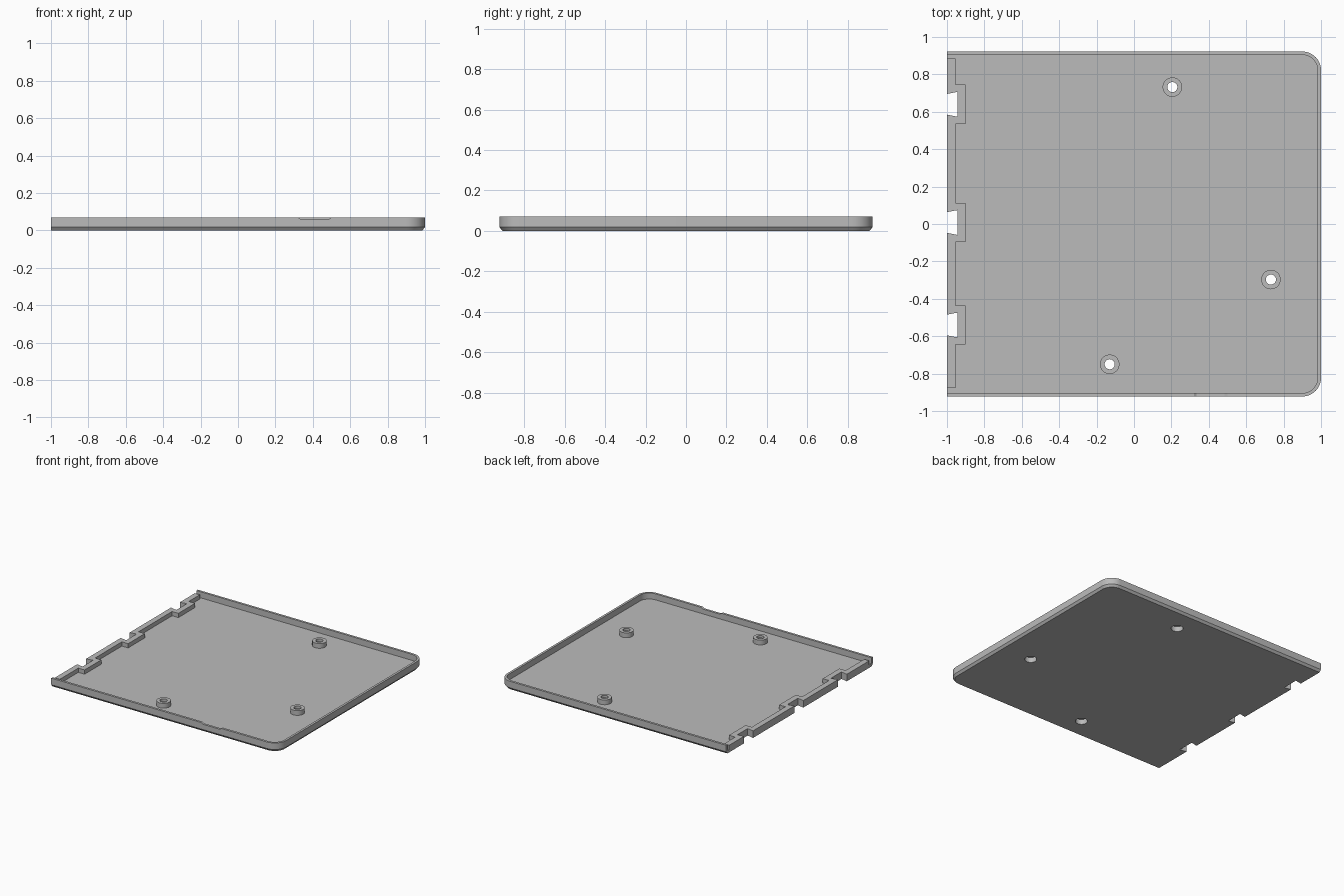
import bpy, bmesh
from math import sin, cos, pi

cube = bpy.data.objects.get("Cube")
if cube:
    bpy.data.objects.remove(cube, do_unlink=True)

HALF_Y, TOP, FLOOR, WALL, RADIUS = 0.922, 0.07, 0.022, 0.018, 0.1

grey = bpy.data.materials.new("plain grey")
grey.use_nodes = True
grey.diffuse_color = (0.5, 0.5, 0.5, 1)
grey.node_tree.nodes["Principled BSDF"].inputs["Base Color"].default_value = (0.5, 0.5, 0.5, 1)


def loft(name, rings):
    """Closed solid from matching rings, each given as (xy points, z)."""
    bm = bmesh.new()
    loops = [[bm.verts.new((x, y, z)) for x, y in pts] for pts, z in rings]
    n = len(loops[0])
    for a, b in zip(loops, loops[1:]):
        for i in range(n):
            j = (i + 1) % n
            bm.faces.new((a[i], a[j], b[j], b[i]))
    bm.faces.new(loops[0][::-1])
    bm.faces.new(loops[-1])
    bmesh.ops.recalc_face_normals(bm, faces=bm.faces)
    mesh = bpy.data.meshes.new(name)
    bm.to_mesh(mesh)
    bm.free()
    mesh.materials.append(grey)
    ob = bpy.data.objects.new(name, mesh)
    bpy.context.collection.objects.link(ob)
    return ob


def outline(inset, left=-1.0):
    """Rectangle with the two right-hand corners rounded."""
    r, x, y = RADIUS - inset, 1 - RADIUS, HALF_Y - RADIUS
    arc = [(x + r * cos(t), y + r * sin(t)) for t in (i * pi / 24 for i in range(13))]
    lower = [(px, -py) for px, py in reversed(arc)]
    return [(left, -HALF_Y + inset)] + lower + arc + [(left, HALF_Y - inset)]


def circle(cx, cy, r, n=32):
    return [(cx + r * cos(2 * pi * i / n), cy + r * sin(2 * pi * i / n)) for i in range(n)]


def combine(target, tool, operation):
    """Apply a boolean and discard its tool."""
    tool.hide_render = True
    mod = target.modifiers.new("combine", "BOOLEAN")
    mod.object, mod.operation, mod.solver = tool, operation, "EXACT"
    bpy.context.view_layer.objects.active = target
    bpy.ops.object.modifier_apply(modifier=mod.name)
    bpy.data.objects.remove(tool, do_unlink=True)


# Tray with chamfered underside, hollowed and open on the left
tray = loft("tray", [(outline(0.014), 0), (outline(0), 0.018), (outline(0), TOP)])
combine(tray, loft("pocket", [(outline(WALL, -1.1), FLOOR), (outline(WALL, -1.1), 0.2)]), "DIFFERENCE")

# Hinge rail, widened around each slot
slots = (-0.54, 0.008, 0.64)
rail = [(-1, -0.877), (-0.955, -0.877)]
for y in slots:
    rail += [(-0.955, y - 0.105), (-0.9, y - 0.105), (-0.9, y + 0.105), (-0.955, y + 0.105)]
rail += [(-0.955, 0.885), (-1, 0.885)]
combine(tray, loft("rail", [(rail, 0.01), (rail, 0.056)]), "UNION")

# Dovetail slots through the rail and floor
for y in slots:
    slot = [(-1.055, y - 0.045), (-0.945, y - 0.066), (-0.945, y + 0.066), (-1.055, y + 0.045)]
    combine(tray, loft("slot", [(slot, -0.1), (slot, 0.2)]), "DIFFERENCE")

# Screw bosses with a through hole, counterbored from below
for x, y in ((0.205, 0.732), (0.732, -0.297), (-0.13, -0.75)):
    combine(tray, loft("boss", [(circle(x, y, 0.052), 0.01), (circle(x, y, 0.052), 0.06)]), "UNION")
    wide, narrow = circle(x, y, 0.044), circle(x, y, 0.027)
    combine(tray, loft("screw_hole", [(wide, -0.1), (wide, 0.04), (narrow, 0.04), (narrow, 0.2)]), "DIFFERENCE")

# Shallow finger notch in the front rim
low = [(0.335, -0.96), (0.485, -0.96), (0.485, -0.89), (0.335, -0.89)]
high = [(0.305, -0.96), (0.515, -0.96), (0.515, -0.89), (0.305, -0.89)]
combine(tray, loft("finger_notch", [(low, 0.06), (high, 0.08)]), "DIFFERENCE")

# Smooth round surfaces, crisp edges
bpy.ops.object.select_all(action="DESELECT")
tray.select_set(True)
bpy.context.view_layer.objects.active = tray
bpy.ops.object.shade_smooth_by_angle(angle=pi / 7)
